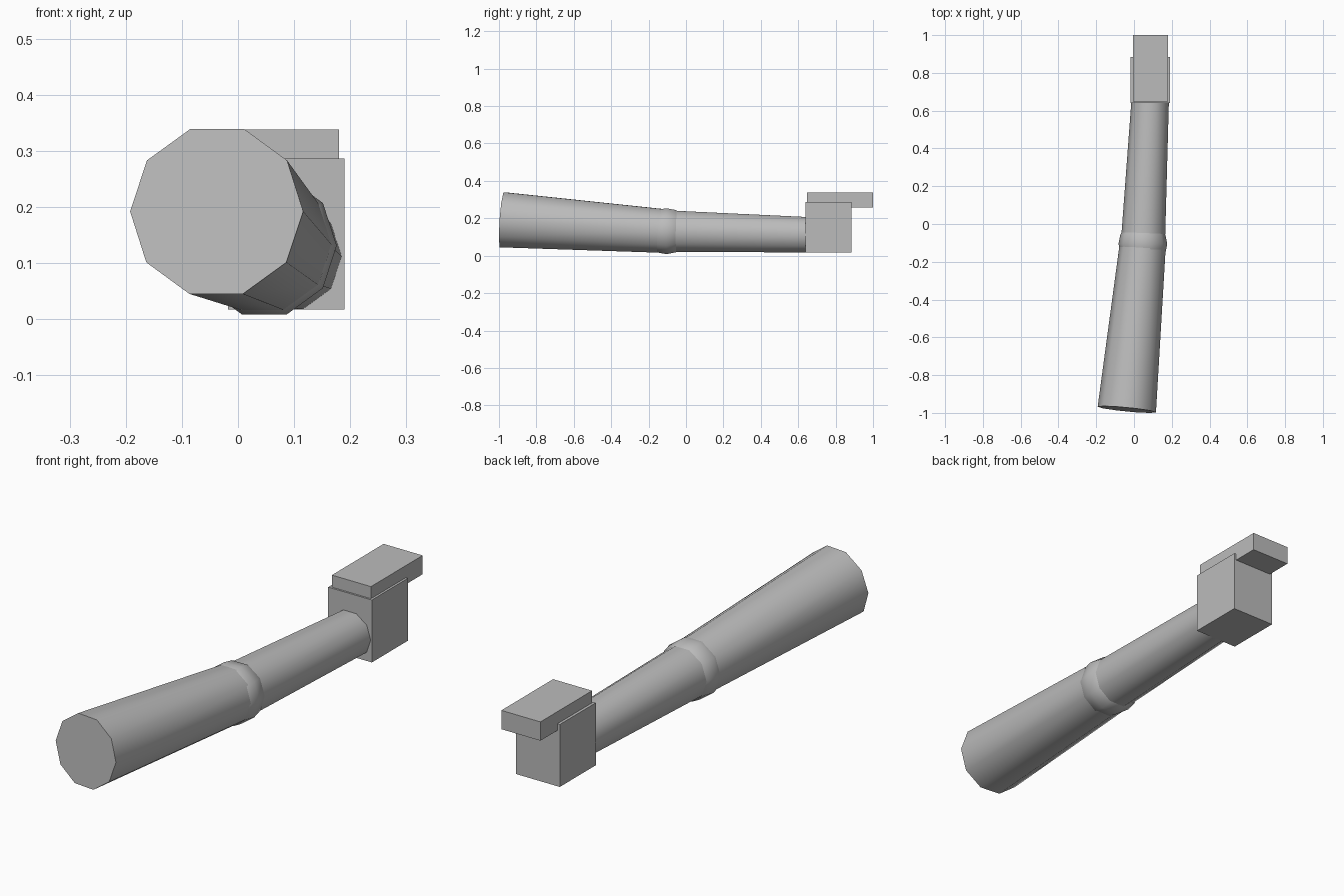
import bpy
import bmesh
from math import radians
from mathutils import Matrix, Vector

cube = bpy.data.objects.get("Cube")
if cube:
    bpy.data.objects.remove(cube, do_unlink=True)

grey = bpy.data.materials.new("plain_grey")
grey.use_nodes = True
colour = (0.5, 0.5, 0.5, 1)
grey.diffuse_color = colour
grey.node_tree.nodes["Principled BSDF"].inputs["Base Color"].default_value = colour

SIDES = 10
FRONT = Vector((-0.038, -0.982, 0.192))
JOINT = Vector((0.047, -0.105, 0.131))
BACK = Vector((0.086, 0.66, 0.112))


def finish(name, bm, smooth=True):
    mesh = bpy.data.meshes.new(name)
    bm.to_mesh(mesh)
    bm.free()
    mesh.materials.append(grey)
    obj = bpy.data.objects.new(name, mesh)
    bpy.context.collection.objects.link(obj)
    if smooth:
        bpy.ops.object.select_all(action='DESELECT')
        obj.select_set(True)
        bpy.context.view_layer.objects.active = obj
        bpy.ops.object.shade_smooth_by_angle(angle=radians(50))
    return obj


def frame(start, end):
    """Matrix at the midpoint, z along the segment, x level."""
    z = (end - start).normalized()
    x = z.cross(Vector((0, 0, 1))).normalized()
    y = z.cross(x)
    rot = Matrix((x, y, z)).transposed().to_4x4()
    return Matrix.Translation((start + end) / 2) @ rot


def tube(name, start, end, r1, r2):
    bm = bmesh.new()
    bmesh.ops.create_cone(bm, cap_ends=True, segments=SIDES, radius1=r1,
                          radius2=r2, depth=(end - start).length)
    # Turn so that a corner, not a flat, points sideways
    corner = max(bm.verts, key=lambda v: v.co.x).co
    turn = Matrix.Rotation(-Vector((corner.x, corner.y)).angle_signed(Vector((1, 0))), 4, 'Z')
    if abs((turn @ corner).y) > 0.001:
        turn.invert()
    bm.transform(frame(start, end) @ turn)
    finish(name, bm)


def box(name, low, high):
    low, high = Vector(low), Vector(high)
    bm = bmesh.new()
    bmesh.ops.create_cube(bm, size=1)
    bm.transform(Matrix.Translation((low + high) / 2) @ Matrix.Diagonal((high - low).to_4d()))
    finish(name, bm, smooth=False)


# Two tapered limb segments
tube("upper_segment", FRONT, JOINT, 0.155, 0.122)
tube("lower_segment", JOINT, BACK, 0.117, 0.099)

# Ball joint, its corners showing between those of the tubes
bm = bmesh.new()
bmesh.ops.create_uvsphere(bm, u_segments=SIDES, v_segments=8, radius=0.129)
bm.transform(Matrix.Translation(JOINT) @ Matrix.Rotation(radians(90), 4, 'X')
             @ Matrix.Rotation(radians(18), 4, 'Z'))
finish("ball_joint", bm)

# Block at the end with an overhanging plate
box("end_block", (-0.018, 0.64, 0.017), (0.19, 0.885, 0.286))
box("end_plate", (-0.006, 0.648, 0.257), (0.18, 1.0, 0.338))
